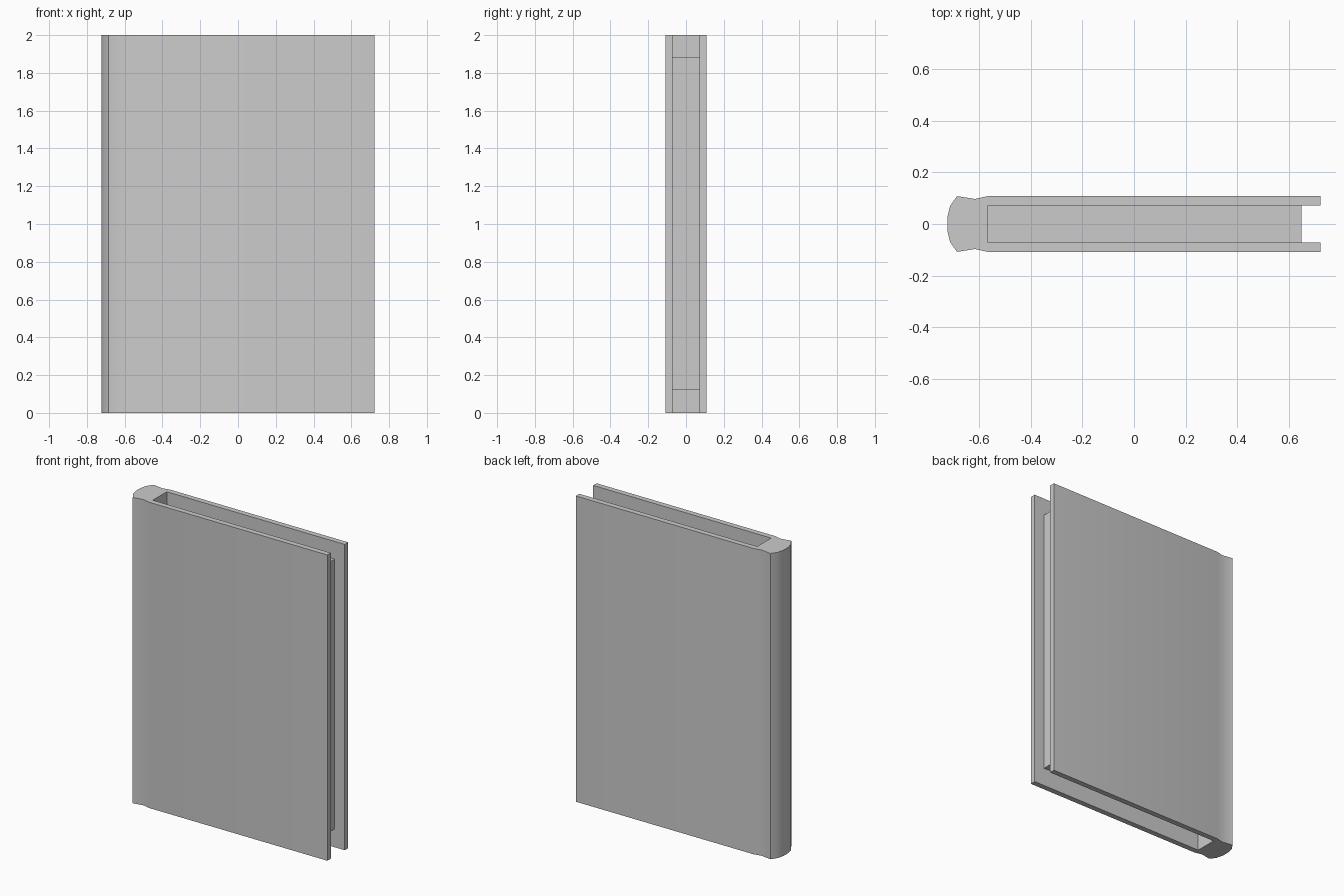
import bpy, bmesh, math

if "Cube" in bpy.data.objects:
    bpy.data.objects.remove(bpy.data.objects["Cube"])

HEIGHT = 2.0


def extrude_profile(name, points, z0, z1):
    bm = bmesh.new()
    face = bm.faces.new([bm.verts.new((x, y, z0)) for x, y in points])
    top = bmesh.ops.extrude_face_region(bm, geom=[face])
    verts = [g for g in top["geom"] if isinstance(g, bmesh.types.BMVert)]
    bmesh.ops.translate(bm, verts=verts, vec=(0, 0, z1 - z0))
    bmesh.ops.recalc_face_normals(bm, faces=bm.faces)
    mesh = bpy.data.meshes.new(name)
    bm.to_mesh(mesh)
    bm.free()
    obj = bpy.data.objects.new(name, mesh)
    bpy.context.collection.objects.link(obj)
    return obj


# Hard cover: rounded spine, hinge groove and two boards, mirrored across y
half = [(-0.723, 0.026), (-0.712, 0.07), (-0.686, 0.108), (-0.616, 0.097),
        (-0.566, 0.108), (0.722, 0.108), (0.722, 0.072), (-0.566, 0.072)]
cover = extrude_profile("cover", half + [(x, -y) for x, y in reversed(half)], 0, HEIGHT)

# Page block recessed between the boards
pages = extrude_profile("page_block", [(-0.566, -0.072), (0.649, -0.072),
                                       (0.649, 0.072), (-0.566, 0.072)], 0.12, 1.885)

# Smooth spine and grooves, crisp board edges
bpy.ops.object.select_all(action='DESELECT')
cover.select_set(True)
bpy.context.view_layer.objects.active = cover
bpy.ops.object.shade_smooth_by_angle(angle=math.radians(30))
